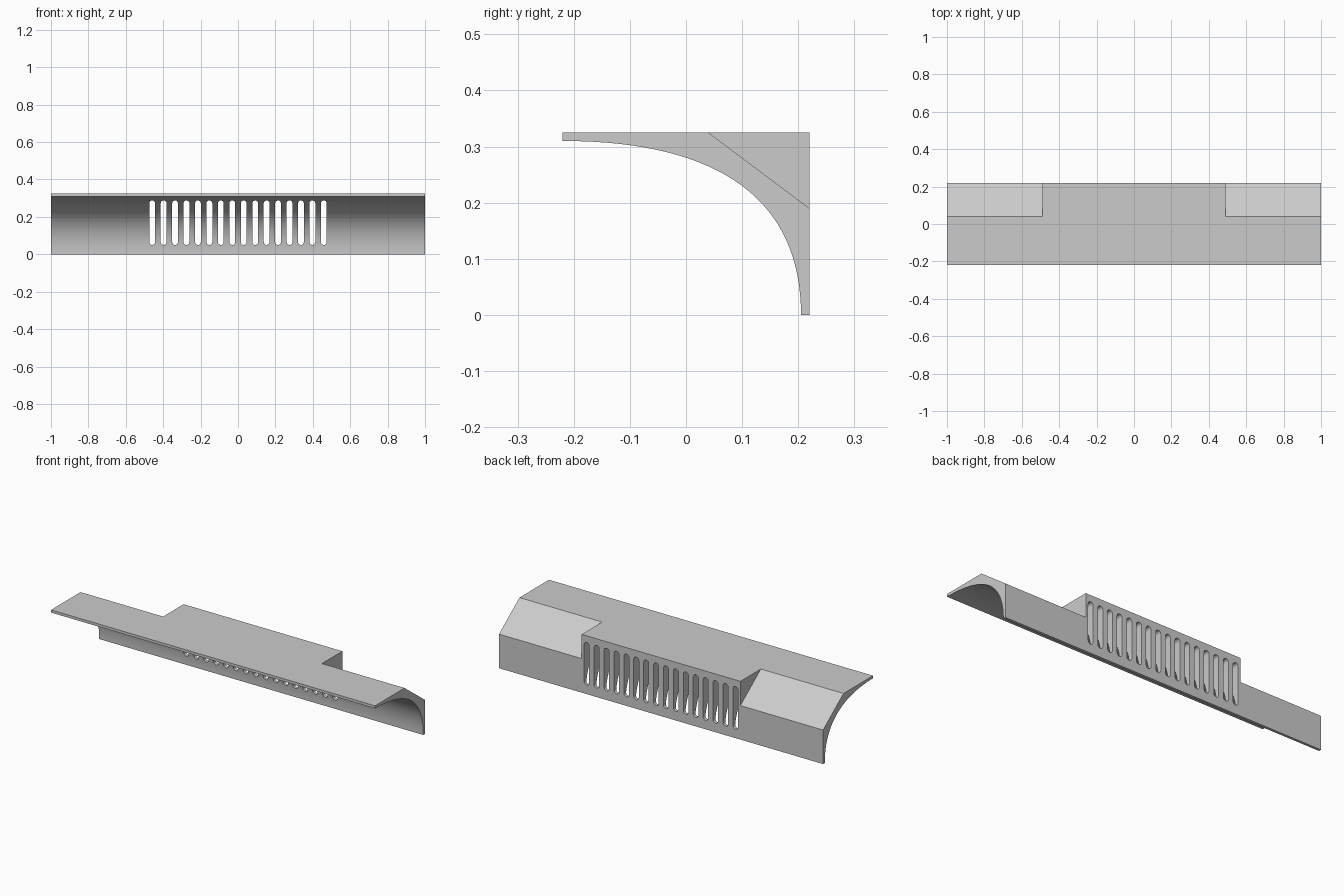
import bpy, math

if "Cube" in bpy.data.objects:
    bpy.data.objects.remove(bpy.data.objects["Cube"])


def prism(name, outline, axis, start, end):
    """Extrude a 2D outline along x (outline is y,z) or along y (outline is x,z)."""
    n = len(outline)
    verts = [((d, a, b) if axis == 'x' else (a, d, b))
             for d in (start, end) for a, b in outline]
    faces = [tuple(range(n))[::-1], tuple(range(n, 2 * n))]
    faces += [(i, (i + 1) % n, n + (i + 1) % n, n + i) for i in range(n)]
    mesh = bpy.data.meshes.new(name)
    mesh.from_pydata(verts, [], faces)
    obj = bpy.data.objects.new(name, mesh)
    bpy.context.collection.objects.link(obj)
    # consistent outward normals
    bpy.context.view_layer.objects.active = obj
    bpy.ops.object.select_all(action='DESELECT')
    obj.select_set(True)
    bpy.ops.object.mode_set(mode='EDIT')
    bpy.ops.mesh.select_all(action='SELECT')
    bpy.ops.mesh.normals_make_consistent(inside=False)
    bpy.ops.object.mode_set(mode='OBJECT')
    return obj


def bezier(p, count):
    pts = []
    for i in range(count + 1):
        t = i / count
        w = ((1-t)**3, 3*t*(1-t)**2, 3*t*t*(1-t), t**3)
        pts.append(tuple(sum(w[k] * p[k][c] for k in range(4)) for c in (0, 1)))
    return pts


# Body: right-angled back and top with a concave sweep in front
k = 0.66
sweep = bezier([(-0.22, 0.31), (-0.22 + 0.425 * k, 0.31),
                (0.205, 0.31 * k), (0.205, 0.0)], 32)
body = prism("vent_body", sweep + [(0.22, 0), (0.22, 0.325), (-0.22, 0.325)],
             'x', -1, 1)

# Cutters: sloped back corner at both ends
cutters = []
slope, dy, dz = 0.135 / 0.18, 0.05, 0.05
wedge = [(0.04 - dy, 0.325 + dy * slope), (0.22 + dy, 0.19 - dy * slope),
         (0.22 + dy, 0.325 + dz)]
for side in (-1, 1):
    cutters.append(prism("end_cutter", wedge, 'x', side * 0.49, side * 1.1))

# Cutters: row of round-ended slots
r, low, high, count = 0.0155, 0.05, 0.288, 16
for i in range(count):
    cx = -0.459 + i * 0.918 / (count - 1)
    outline = []
    for cz, a0 in ((high - r, 0), (low + r, math.pi)):
        for j in range(9):
            a = a0 + math.pi * j / 8
            outline.append((cx + r * math.cos(a), cz + r * math.sin(a)))
    cutters.append(prism("slot_cutter", outline, 'y', -0.3, 0.3))

# Join the cutters, cut the body, then discard them
bpy.ops.object.select_all(action='DESELECT')
for c in cutters:
    c.select_set(True)
bpy.context.view_layer.objects.active = cutters[0]
bpy.ops.object.join()
cutter = bpy.context.view_layer.objects.active
cutter.hide_render = True
mod = body.modifiers.new("cuts", 'BOOLEAN')
mod.operation, mod.solver, mod.object = 'DIFFERENCE', 'EXACT', cutter
bpy.ops.object.select_all(action='DESELECT')
body.select_set(True)
bpy.context.view_layer.objects.active = body
bpy.ops.object.modifier_apply(modifier=mod.name)
bpy.data.objects.remove(cutter)
bpy.ops.object.shade_smooth_by_angle(angle=math.radians(30))
